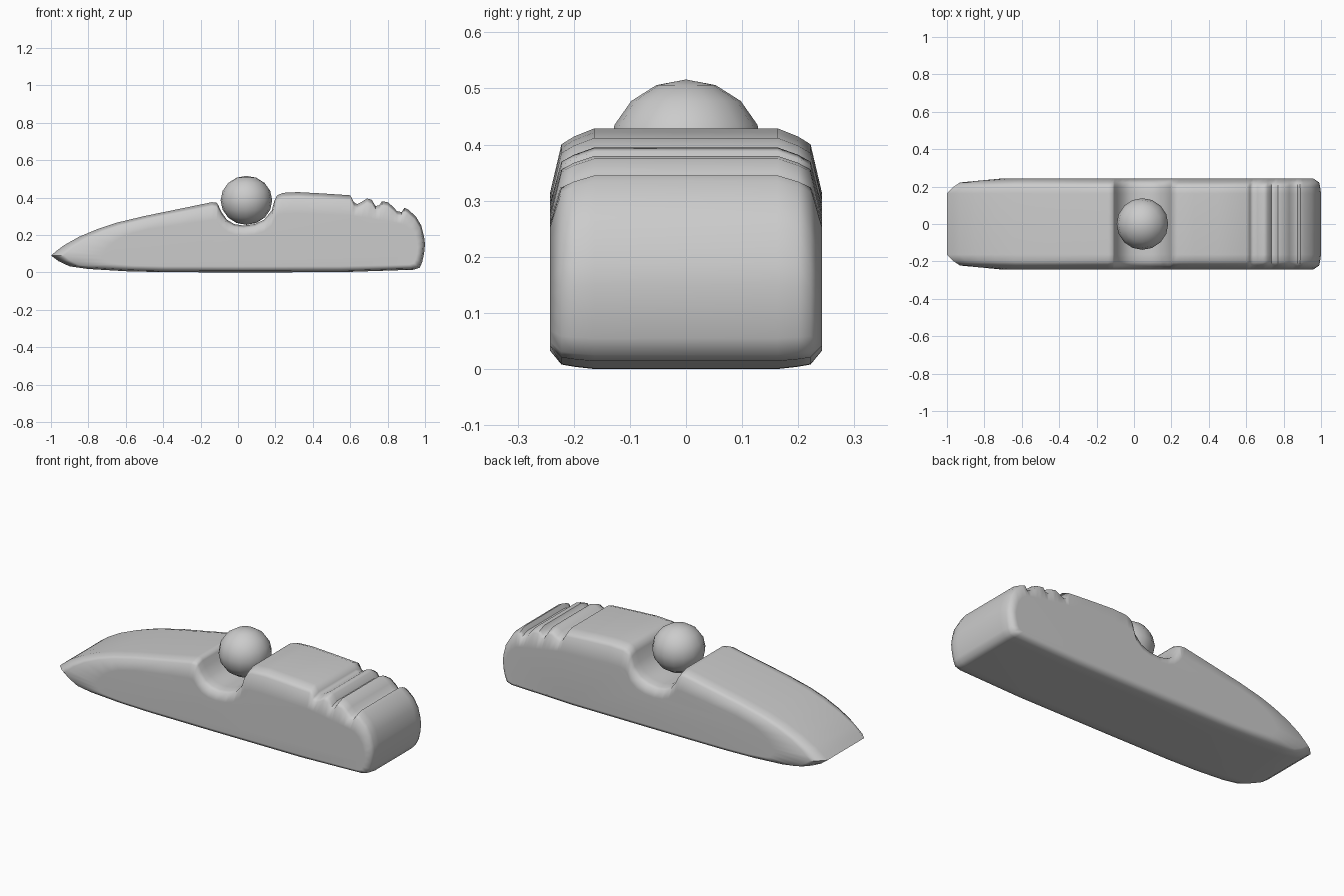
import bpy, bmesh

if "Cube" in bpy.data.objects:
    bpy.data.objects.remove(bpy.data.objects["Cube"])

# Side profile (x, z): nose, bonnet, cockpit bowl, rear deck with grooves, tail, underside
profile = [
    (-1, .09), (-.97, .115), (-.93, .145), (-.85, .19), (-.75, .232), (-.65, .265),
    (-.5, .301), (-.3, .342), (-.14, .375), (-.115, .373), (-.105, .358), (-.09, .325),
    (-.06, .282), (-.02, .258), (.03, .25), (.09, .258), (.14, .282), (.18, .33),
    (.195, .385), (.21, .412), (.24, .425), (.32, .429), (.45, .422), (.6, .412),
    (.62, .375), (.637, .365), (.66, .376), (.69, .395), (.715, .388), (.735, .355),
    (.755, .358), (.77, .38), (.80, .375), (.83, .35), (.85, .327), (.875, .322),
    (.89, .345), (.91, .335), (.95, .3), (.98, .25), (.995, .19), (1, .15),
    (.995, .1), (.985, .055), (.972, .025), (.94, .014), (.55, .001), (0, 0),
    (-.4, .001), (-.6, .006), (-.8, .018), (-.9, .032), (-.96, .06)]


def inset(x, z, k):
    """Shrink a profile point towards the side wall; k = 0 centre, 1 outer wall."""
    if k == 1 and .6 < x < .9 and z > .2:          # grooves fade out on the wall
        z = .412 - .25 * (x - .6)
    nx = x
    if x < -.4:
        nx += .28 * k * ((-.4 - x) / .6) ** 1.5
    if x > .85:
        nx -= .04 * k * (x - .85) / .15
    return nx, z - .34 * k * (z - .095)


# Body: loft the profile across the width with rounded shoulders
bm = bmesh.new()
half = [(.163, 0), (.2, .13), (.222, .25), (.242, 1)]
layers = [(-y, k) for y, k in reversed(half)] + half
loops = []
for y, k in layers:
    ring = []
    for x, z in profile:
        nx, nz = inset(x, z, k)
        ring.append(bm.verts.new((nx, y, nz)))
    loops.append(ring)
n = len(profile)
for a, b in zip(loops, loops[1:]):
    for i in range(n):
        j = (i + 1) % n
        bm.faces.new((a[i], a[j], b[j], b[i]))
bm.faces.new(loops[0])
bm.faces.new(loops[-1])
bmesh.ops.recalc_face_normals(bm, faces=bm.faces)
mesh = bpy.data.meshes.new("car_body")
bm.to_mesh(mesh)
bm.free()
body = bpy.data.objects.new("car_body", mesh)
bpy.context.collection.objects.link(body)
bpy.context.view_layer.objects.active = body
body.select_set(True)
bpy.ops.object.shade_smooth_by_angle(angle=1.0)
weighted = body.modifiers.new("even_shading", 'WEIGHTED_NORMAL')
weighted.keep_sharp = True

# Driver: round ball head sitting in the cockpit
bpy.ops.mesh.primitive_uv_sphere_add(segments=16, ring_count=8, radius=1, location=(.045, 0, .385))
driver = bpy.context.object
driver.name = "driver_ball"
driver.scale = (.138, .138, .131)
bpy.ops.object.shade_smooth()
